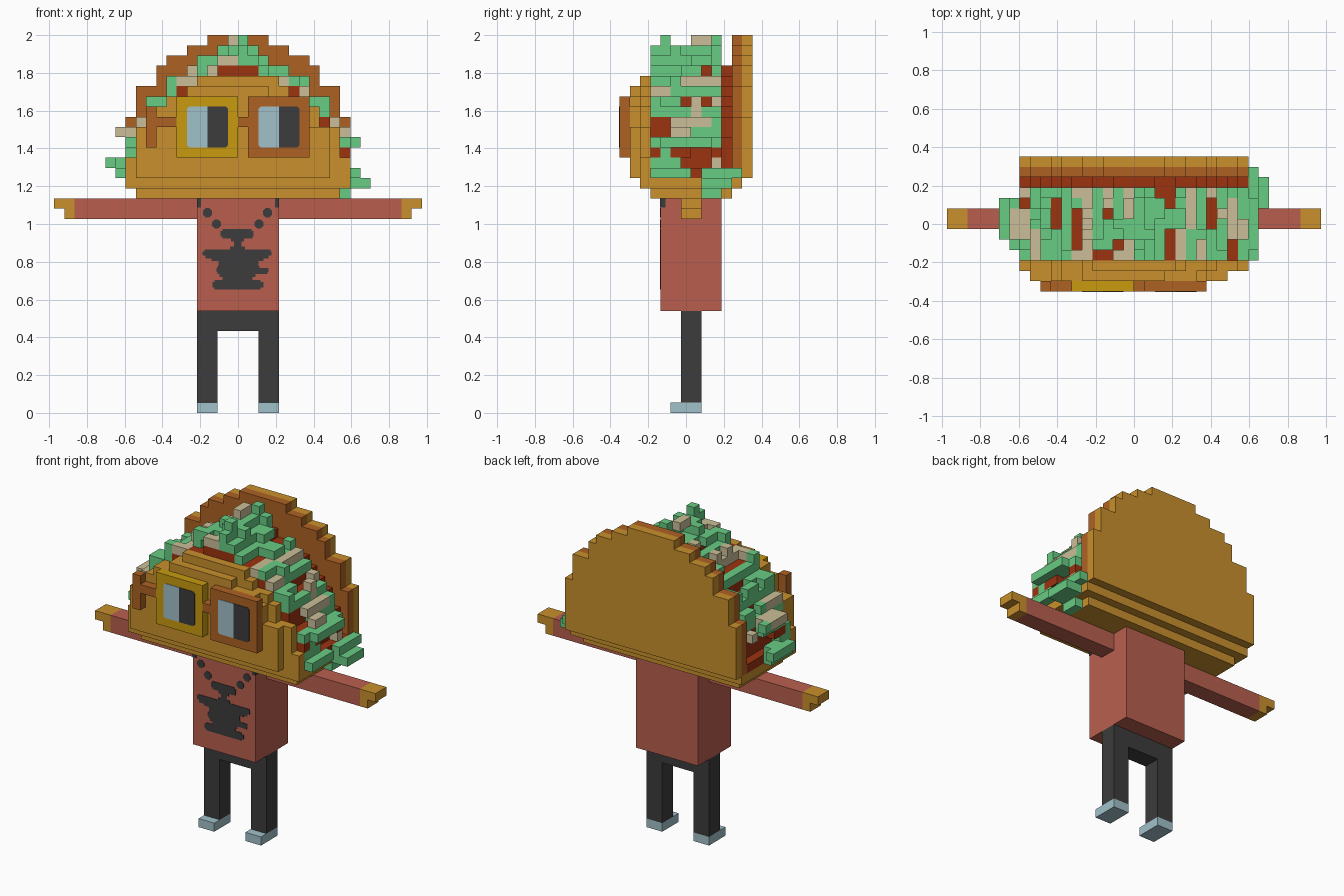
import bpy, bmesh, math, random

if "Cube" in bpy.data.objects:
    bpy.data.objects.remove(bpy.data.objects["Cube"])

random.seed(7)
V = 2 / 37          # size of one block


def mat(name, r, g, b):
    m = bpy.data.materials.new(name)
    lin = [((c / 255 + 0.055) / 1.055) ** 2.4 if c > 10 else c / 255 / 12.92 for c in (r, g, b)]
    m.diffuse_color = (*lin, 1)
    m.use_nodes = True
    m.node_tree.nodes["Principled BSDF"].inputs["Base Color"].default_value = m.diffuse_color
    return m


SHELL = mat("shell_orange", 200, 144, 44)
BROWN = mat("toasted_brown", 174, 98, 36)
GOLD = mat("frame_gold", 200, 155, 16)
SKIN = mat("shirt_red", 185, 95, 79)
DARK = mat("charcoal", 60, 60, 60)
BLUE = mat("pale_blue", 161, 193, 202)
GREEN = mat("lettuce_green", 104, 204, 132)
TAN = mat("cheese_tan", 203, 191, 152)
MEAT = mat("meat_red", 156, 51, 16)


def finish(name, bm, *mats):
    bmesh.ops.recalc_face_normals(bm, faces=bm.faces)
    me = bpy.data.meshes.new(name)
    bm.to_mesh(me)
    bm.free()
    for m in mats:
        me.materials.append(m)
    ob = bpy.data.objects.new(name, me)
    bpy.context.collection.objects.link(ob)
    return ob


def prism(name, pts, y0, y1, m):
    """Extrude an outline in x/z (block units) from y0 to y1."""
    bm = bmesh.new()
    f = bm.faces.new([bm.verts.new((x * V, y0 * V, z * V)) for x, z in pts])
    ext = bmesh.ops.extrude_face_region(bm, geom=[f])
    vs = [g for g in ext["geom"] if isinstance(g, bmesh.types.BMVert)]
    bmesh.ops.translate(bm, verts=vs, vec=(0, (y1 - y0) * V, 0))
    return finish(name, bm, m)


def box(name, x0, x1, y0, y1, z0, z1, m):
    return prism(name, [(x0, z0), (x1, z0), (x1, z1), (x0, z1)], y0, y1, m)


def stepped(name, z0, levels, y0, y1, m):
    """Stepped outline; each level is (top z, left, right)."""
    left, right = [], []
    for z, l, r in levels:
        left += [(l, z0), (l, z)]
        right += [(r, z0), (r, z)]
        z0 = z
    return prism(name, left + right[::-1], y0, y1, m)


def sym(*levels):
    return [(z, -w, w) for z, w in levels]


# Legs, feet, arms and hands
for side, s in (("left", -1), ("right", 1)):
    def sbox(name, a, b, *rest):
        return box(side + name, *sorted((s * a, s * b)), *rest)
    sbox("_foot", 2, 4, -1.5, 1.5, 0, 1, BLUE)
    sbox("_leg", 2, 4, -0.5, 1.5, 1, 8, DARK)
    sbox("_arm", 4, 16, -0.5, 1.5, 19, 21, SKIN)
    prism(side + "_hand", [(s * x, z) for x, z in
          ((16, 19), (17, 19), (17, 20), (18, 20), (18, 21), (16, 21))], -0.5, 1.5, SHELL)
    # Shirt straps wrapping the upper corners
    sbox("_strap", 3.6, 4.04, -2.54, -2, 20.1, 20.98, DARK)
box("hips", -4, 4, -0.5, 1.5, 8, 10, DARK)
box("torso", -4, 4, -2.5, 3.5, 10, 21, SKIN)

# Chest decoration: dots and a stepped emblem
F0, F1 = -2.56, -2.5
for i, (x, z) in enumerate(((-3.0, 19.6), (-2.1, 18.5), (2.9, 19.6), (2.05, 18.5))):
    prism("chest_dot_%d" % i, [(x + .48 * math.cos((a + .5) * math.pi / 4),
                                z + .48 * math.sin((a + .5) * math.pi / 4)) for a in range(8)],
          F0, F1, DARK)
stepped("chest_emblem", 12.1,
        [(12.3, -2.3, 2.2), (12.8, -2.5, 2.5), (13.0, -2.3, 2.2), (13.3, -1.5, 1.4),
         (13.6, -1.8, 1.7), (13.8, -2.0, 2.9), (14.2, -2.1, 3.0), (14.4, -2.0, 2.1),
         (14.9, -1.9, 2.0), (15.1, -2.6, 2.5), (15.4, -3.2, 3.0), (15.8, -3.5, 3.3),
         (16.0, -3.3, 3.2), (16.3, -0.8, 0.7), (16.8, -0.4, 0.35), (17.1, -0.7, 0.6),
         (17.3, -1.5, 1.4), (17.8, -1.7, 1.5), (18.0, -1.5, 1.3)], F0, F1, DARK)

# Shell: floor steps, tall back, low front
box("shell_bottom", -10, 10, -3.5, 4.5, 21, 22, SHELL)
box("shell_floor", -11, 11, -4.5, 5.5, 22, 23, SHELL)
back = sym((29, 11), (32, 10), (34, 8), (35, 7), (36, 5), (37, 3))
stepped("shell_back_outer", 23, back, 5.5, 6.5, SHELL)
stepped("shell_back_inner", 23, back, 4.5, 5.5, BROWN)
stepped("shell_front_inner", 23, sym((25, 11), (28, 10), (30, 8), (31, 7), (32, 5), (33, 4)),
        -4.5, -3.5, SHELL)
stepped("shell_front_outer", 23, [(28, -10, 9), (30, -8, 7), (31, -7, 6), (32, -5, 3)],
        -5.5, -4.5, SHELL)

# Glasses: frames, bridge, side arm and two-tone lenses
for name, x, m in (("left", -6, GOLD), ("right", 1, BROWN)):
    box(name + "_frame", x, x + 6, -6.5, -5.5, 25, 31, m)
    c = 0.2
    a, b, d = x + 1, x + 3, x + 5
    prism(name + "_lens_light", [(a + c, 26), (b, 26), (b, 30), (a + c, 30), (a, 30 - c), (a, 26 + c)],
          -6.56, -6.5, BLUE)
    prism(name + "_lens_dark", [(b, 26), (d - c, 26), (d, 26 + c), (d, 30 - c), (d - c, 30), (b, 30)],
          -6.56, -6.5, DARK)
box("glasses_bridge", 0, 1, -6.5, -5.5, 28, 29, BROWN)
prism("glasses_arm", [(-9, 26), (-8, 26), (-8, 28), (-6, 28), (-6, 29), (-8, 29), (-8, 30), (-9, 30)],
      -6.5, -5.5, BROWN)

# Filling: a meat dome of blocks with strips of lettuce and cheese on it
cells = {}
TOP = [34, 34, 33, 33, 32, 32, 31, 30, 29, 27, 24, 23]


def height(x):
    return TOP[min(x if x >= 0 else -x - 1, 11)]


def strip(x, z, y0, n, c):
    for y in range(y0, y0 + n):
        cells.setdefault((x, y, z), c)


for x in range(-11, 11):
    for z in range(23, height(x)):
        strip(x, z, -4, 8, 0)
MEATY = (24, 25, 27, 30, 33)
CHEESY = (28, 32)
for x in range(-11, 11):
    h = height(x)
    inner = height(x - 1 if x > 0 else x + 1)
    for z in range(h, max(h + 1, inner)):
        y = -4
        while y < 3:
            n = min(random.randint(1, 3), 3 - y)
            gap = 0.45 if z in MEATY else 0.15
            if random.random() > gap:
                c = 2 if random.random() < (0.55 if z in CHEESY else 0.22) else 1
                strip(x, z, y, n, c)
                if z == h and random.random() < 0.28:
                    strip(x, z + 1, y, max(1, n - 1), c)
            y += n
# Crest and loose pieces hanging over the sides: x, z, first y, length, colour
for p in ((0, 34, -4, 7, 1), (0, 35, -4, 7, 1), (0, 36, -3, 1, 1), (-1, 36, 0, 2, 2),
          (0, 36, 2, 1, 1), (-3, 34, -3, 3, 1), (2, 34, 0, 2, 1),
          (11, 22, 1, 3, 1), (12, 22, 1, 3, 1), (11, 23, -4, 4, 1), (11, 23, 1, 4, 1),
          (11, 26, -3, 5, 1), (10, 26, -4, 6, 1), (10, 21, 1, 2, 1),
          (10, 27, -2, 2, 2), (10, 25, -4, 4, 0), (10, 25, 2, 1, 0),
          (-13, 24, -2, 4, 1), (-12, 24, -1, 2, 1), (-12, 23, -3, 4, 1), (-12, 27, -2, 3, 2),
          (-11, 27, -2, 3, 2), (-12, 27, 1, 1, 1), (-11, 26, -3, 4, 1), (-11, 25, -4, 3, 0)):
    strip(*p)

bm = bmesh.new()
cache = {}


def vert(p):
    if p not in cache:
        cache[p] = bm.verts.new((p[0] * V, (p[1] + 0.5) * V, p[2] * V))
    return cache[p]


for cell, colour in cells.items():
    for axis in range(3):
        for d in (0, 1):
            nb = list(cell)
            nb[axis] += 2 * d - 1
            if tuple(nb) in cells:
                continue
            u, w = (axis + 1) % 3, (axis + 2) % 3
            quad = []
            for a, b in ((0, 0), (1, 0), (1, 1), (0, 1)):
                q = list(cell)
                q[axis] += d
                q[u] += a
                q[w] += b
                quad.append(vert(tuple(q)))
            f = bm.faces.new(quad if d else quad[::-1])
            f.material_index = colour
me = bpy.data.meshes.new("filling")
bm.to_mesh(me)
bm.free()
for m in (MEAT, GREEN, TAN):
    me.materials.append(m)
bpy.context.collection.objects.link(bpy.data.objects.new("filling", me))
